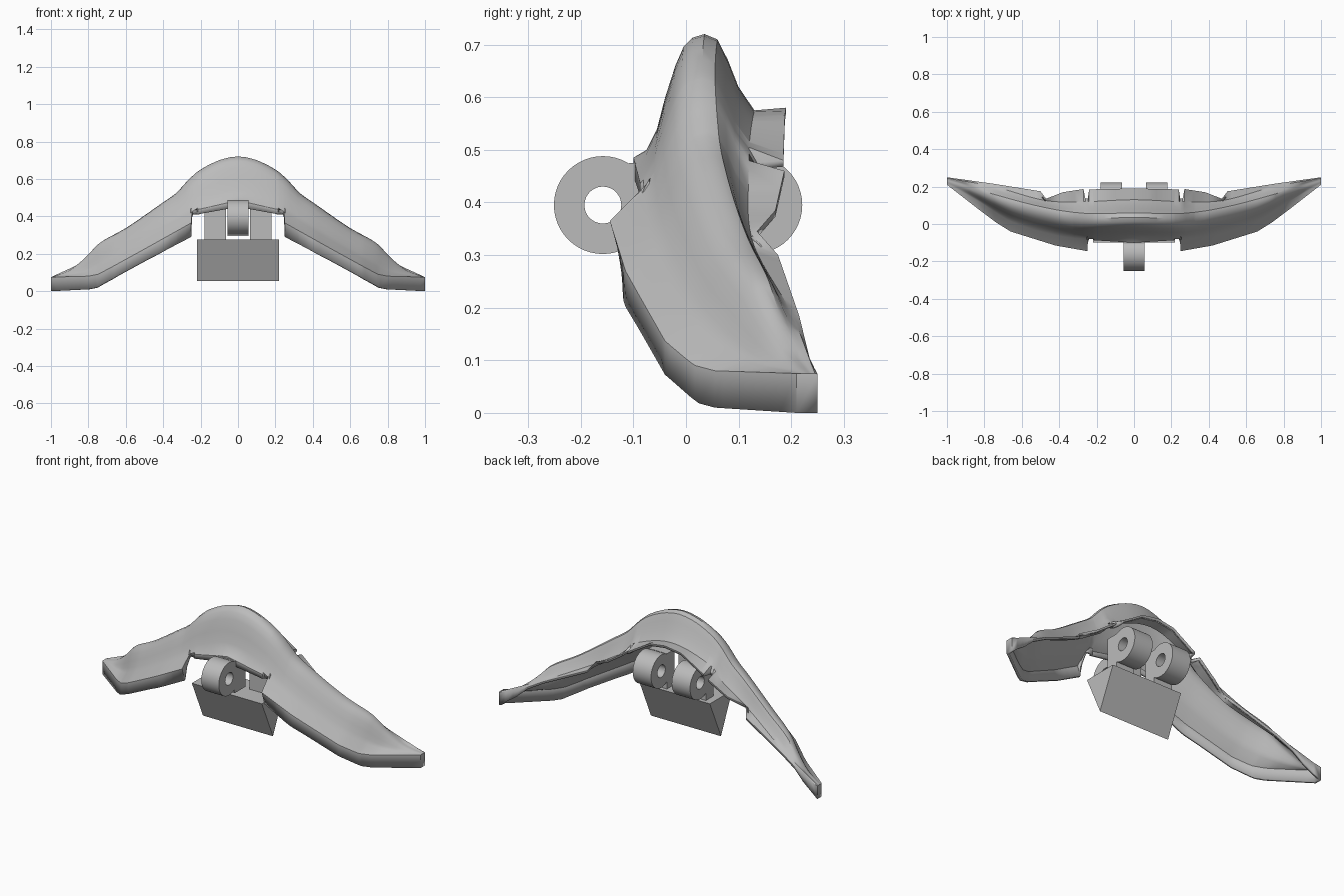
import bpy, bmesh, math

cube = bpy.data.objects.get("Cube")
if cube:
    bpy.data.objects.remove(cube, do_unlink=True)

grey = bpy.data.materials.new("plain grey")
grey.use_nodes = True
colour = (0.5, 0.5, 0.5, 1)
grey.diffuse_color = colour
grey.node_tree.nodes["Principled BSDF"].inputs["Base Color"].default_value = colour


def add_object(name, verts, faces):
    mesh = bpy.data.meshes.new(name)
    mesh.from_pydata(verts, [], faces)
    mesh.materials.append(grey)
    obj = bpy.data.objects.new(name, mesh)
    bpy.context.collection.objects.link(obj)
    return obj


def smooth(obj, degrees=32):
    bpy.ops.object.select_all(action="DESELECT")
    bpy.context.view_layer.objects.active = obj
    obj.select_set(True)
    bpy.ops.object.shade_smooth_by_angle(angle=math.radians(degrees))


def sample(curve, x, rounded=False):
    """Value of a (position, value) curve at x, straight or rounded."""
    last = len(curve) - 1
    i = 0
    while i < last - 1 and x > curve[i + 1][0]:
        i += 1
    (xa, a), (xb, b) = curve[i], curve[i + 1]
    t = (x - xa) / (xb - xa)
    if not rounded:
        return a + (b - a) * t

    def slope(k):
        if k == 0:
            return 0
        lo, hi = curve[k - 1], curve[min(k + 1, last)]
        return (hi[1] - lo[1]) / (hi[0] - lo[0])

    ma, mb = slope(i) * (xb - xa), slope(i + 1) * (xb - xa)
    return ((2*t**3 - 3*t**2 + 1) * a + (t**3 - 2*t**2 + t) * ma
            + (3*t**2 - 2*t**3) * b + (t**3 - t**2) * mb)


# Rounded curves along half the span: crest, foot of front wall, foot of rear wall
crest_z = [(0, .72), (.1, .70), (.2, .65), (.26, .6), (.33, .525), (.4, .475),
           (.6, .337), (.74, .257), (.82, .176), (.9, .112), (1, .075)]
crest_y = [(0, .035), (.26, .035), (.5, .08), (.75, .145), (.9, .205), (1, .235)]
front_y = [(0, -.075), (.25, -.08), (.42, -.06), (.66, .015), (.82, .115), (1, .217)]
front_z = [(0, .5), (.2, .45), (.3, .39), (.5, .27), (.7, .155), (.82, .1), (1, .075)]
back_y = [(0, .13), (.25, .12), (.47, .125), (.75, .2), (1, .245)]
back_z = [(0, .575), (.25, .5), (.3, .44), (.4, .375), (.5, .315), (.75, .19), (1, .075)]

# Straight-sided curves: front lip and rear flap, with their notches
lip_y = [(0, -.1), (.215, -.087), (.22, -.075), (.245, -.075), (.25, -.145),
         (.42, -.115), (.66, -.04), (.74, .01), (.82, .07), (1, .21)]
lip_top = [(0, .485), (.22, .435), (.245, .435), (.25, .365), (.5, .225),
           (.7, .115), (.75, .09), (.8, .08), (1, .075)]
lip_base = [(0, .45), (.22, .41), (.245, .41), (.25, .29), (.5, .16),
            (.72, .04), (.76, .018), (.8, .01), (1, 0)]
rear_y = [(0, .19), (.24, .185), (.247, .135), (.26, .135), (.27, .187),
          (.38, .17), (.47, .135), (.5, .175), (.75, .215), (1, .25)]
rear_z = [(0, .58), (.1, .565), (.24, .48), (.27, .46), (.38, .385),
          (.47, .345), (.5, .3), (.75, .185), (.9, .1), (1, .074)]
rear_drop = [(0, .012), (.85, .012), (1, .074)]

# Shape of the front and rear slopes, as shares of width and height
front_slope = [(0, 0), (.18, .18), (.32, .45), (.5, .73), (.64, .89), (.8, .97)]
rear_slope = [(0, 0), (.26, .07), (.47, .34), (.68, .69), (1, 1)]


def section(x):
    yf, zt, zb = (sample(c, x) for c in (lip_y, lip_top, lip_base))
    yb, zk, drop = (sample(c, x) for c in (rear_y, rear_z, rear_drop))
    yw, zw, yr, zr, yk, zr2 = (sample(c, x, True) for c in (
        front_y, front_z, crest_y, crest_z, back_y, back_z))
    pts = [(x, max(yf, -.12), zb), (x, yf, zt)]
    pts += [(x, yw + (yr - yw) * a, zw + (zr - zw) * b) for a, b in front_slope]
    pts += [(x, yr + (yk - yr) * a, zr + (zr2 - zr) * b) for a, b in rear_slope]
    return pts + [(x, yb, zk), (x, yb, zk - drop)]


# Winged shell: loft one half, cap the tip, mirror and thicken
breaks = {p[0] for c in (lip_y, rear_y, crest_z) for p in c}
stations = sorted(breaks | {round(k * .04, 2) for k in range(26)})
rows = [section(x) for x in stations]
n = len(rows[0])
verts = [p for row in rows for p in row]
faces = [(i * n + j, (i + 1) * n + j, (i + 1) * n + j + 1, i * n + j + 1)
         for i in range(len(rows) - 1) for j in range(n - 1)]
faces.append(tuple(reversed(range(len(verts) - n, len(verts)))))
shell = add_object("winged_shell", verts, faces)
smooth(shell)
mirror = shell.modifiers.new("mirror", "MIRROR")
mirror.use_axis[0] = True
wall = shell.modifiers.new("wall", "SOLIDIFY")
wall.thickness = .014
wall.offset = -1


def outward(obj):
    """Turn all faces of a closed mesh outward."""
    bm = bmesh.new()
    bm.from_mesh(obj.data)
    bmesh.ops.recalc_face_normals(bm, faces=bm.faces)
    bm.to_mesh(obj.data)
    bm.free()


def prism(name, outline, x0, x1):
    """Extrude a (y, z) outline from x0 to x1."""
    k = len(outline)
    pts = [(x, y, z) for x in (x0, x1) for y, z in outline]
    sides = [(i, (i + 1) % k, k + (i + 1) % k, k + i) for i in range(k)]
    outward(add_object(name, pts, sides + [tuple(range(k)), tuple(range(k, 2 * k))]))


def knuckle(name, x0, x1, y, z, outer=.093, inner=.035, sides=48):
    """Ring with a round bore along x."""
    pts = []
    for x, r in ((x0, outer), (x1, outer), (x1, inner), (x0, inner)):
        for s in range(sides):
            a = math.tau * s / sides
            pts.append((x, y + r * math.cos(a), z + r * math.sin(a)))
    quads = []
    for loop in range(4):
        for s in range(sides):
            t, nxt = (s + 1) % sides, (loop + 1) % 4
            quads.append((loop * sides + s, loop * sides + t,
                          nxt * sides + t, nxt * sides + s))
    ring = add_object(name, pts, quads)
    outward(ring)
    smooth(ring)


# Wedge block under the hinge
prism("wedge_block", [(-.1, .275), (0, .053), (.1, .275)], -.22, .22)

# Hinge knuckles with arms that reach inward between block and shell
hinges = [("front", -.055, .055, -.158, .295), ("rear_left", .065, .18, .128, .27),
          ("rear_right", -.18, -.065, .128, .27)]
for name, x0, x1, y, base in hinges:
    knuckle(name + "_knuckle", x0, x1, y, .395)
    lo, hi = sorted((y - math.copysign(.05, y), math.copysign(.01, y)))
    prism(name + "_arm", [(lo, base), (hi, base), (hi, .475), (lo, .475)], x0, x1)
